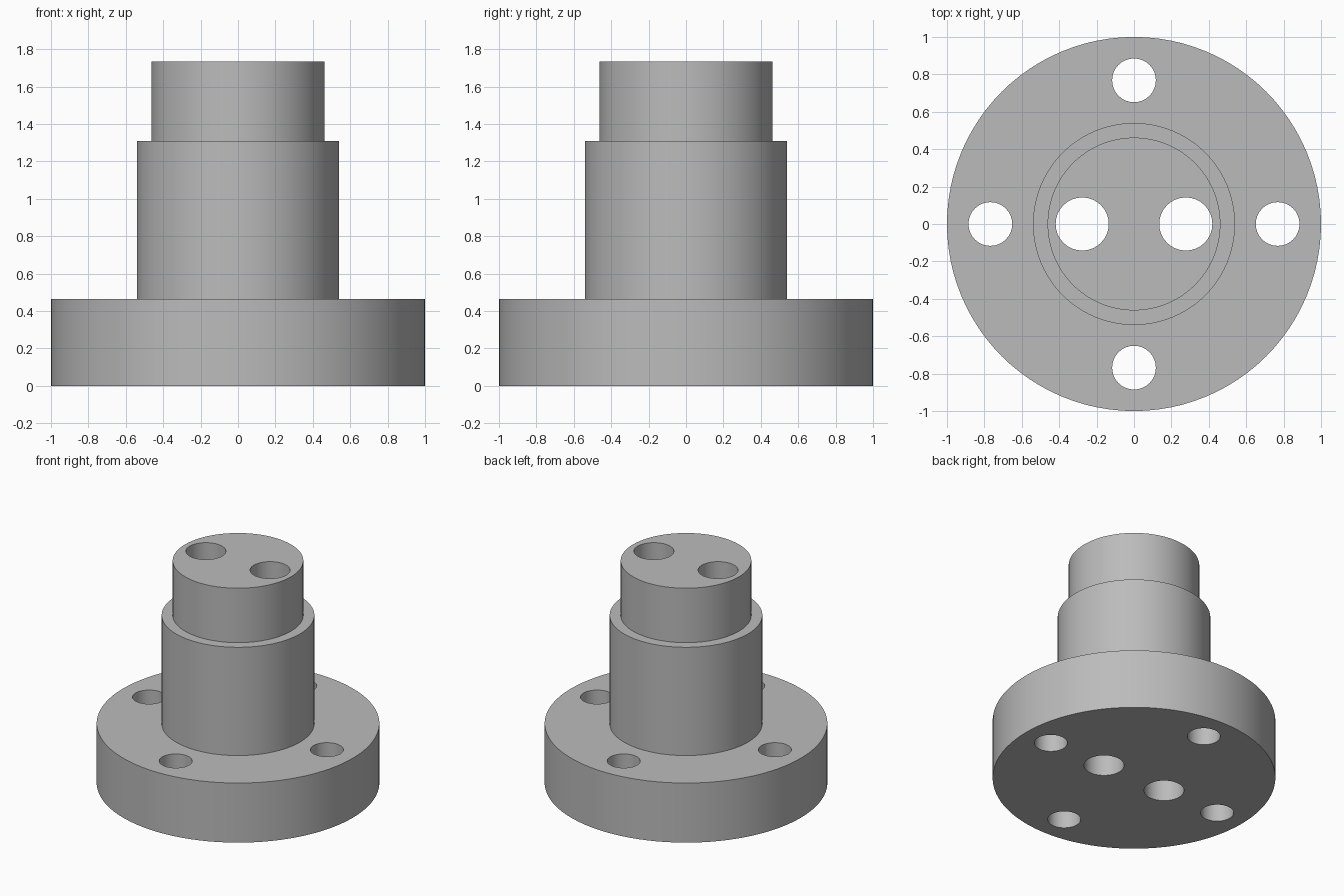
import bpy, bmesh, math
from mathutils import Matrix

default = bpy.data.objects.get("Cube")
if default:
    bpy.data.objects.remove(default, do_unlink=True)

grey = bpy.data.materials.new("plain grey")
grey.use_nodes = True
colour = (0.5, 0.5, 0.5, 1)
grey.diffuse_color = colour
grey.node_tree.nodes["Principled BSDF"].inputs["Base Color"].default_value = colour


def make_object(name, bm):
    bmesh.ops.recalc_face_normals(bm, faces=bm.faces)
    mesh = bpy.data.meshes.new(name)
    bm.to_mesh(mesh)
    bm.free()
    mesh.materials.append(grey)
    obj = bpy.data.objects.new(name, mesh)
    bpy.context.collection.objects.link(obj)
    return obj


# Stepped body: flange, barrel and spigot turned from one profile
FLANGE_TOP, BARREL_TOP, SPIGOT_TOP = 0.465, 1.31, 1.735
profile = [(1.0, 0), (1.0, FLANGE_TOP), (0.54, FLANGE_TOP),
           (0.54, BARREL_TOP), (0.462, BARREL_TOP), (0.462, SPIGOT_TOP)]
SIDES = 96
bm = bmesh.new()
rings = []
for r, z in profile:
    rings.append([bm.verts.new((r * math.cos(math.tau * i / SIDES),
                                r * math.sin(math.tau * i / SIDES), z))
                  for i in range(SIDES)])
for low, high in zip(rings, rings[1:]):
    for i in range(SIDES):
        j = (i + 1) % SIDES
        bm.faces.new((low[i], low[j], high[j], high[i]))
bm.faces.new(rings[0])
bm.faces.new(rings[-1])
body = make_object("stepped_flange_body", bm)

# Through holes: four in the flange, two along the full height
bm = bmesh.new()


def add_hole(x, y, radius):
    bmesh.ops.create_cone(bm, cap_ends=True, segments=32, radius1=radius,
                          radius2=radius, depth=5,
                          matrix=Matrix.Translation((x, y, 0)))


for k in range(4):
    angle = k * math.pi / 2
    add_hole(0.768 * math.cos(angle), 0.768 * math.sin(angle), 0.117)
for side in (-1, 1):
    add_hole(side * 0.277, 0, 0.142)
cutter = make_object("hole_cutters", bm)
cutter.hide_render = True

cut = body.modifiers.new("holes", 'BOOLEAN')
cut.operation = 'DIFFERENCE'
cut.solver = 'EXACT'
cut.object = cutter

# Apply the cut, drop the cutter and smooth the curved walls
bpy.ops.object.select_all(action='DESELECT')
body.select_set(True)
bpy.context.view_layer.objects.active = body
bpy.ops.object.modifier_apply(modifier=cut.name)
bpy.data.objects.remove(cutter, do_unlink=True)
bpy.ops.object.shade_smooth_by_angle(angle=math.radians(30))
